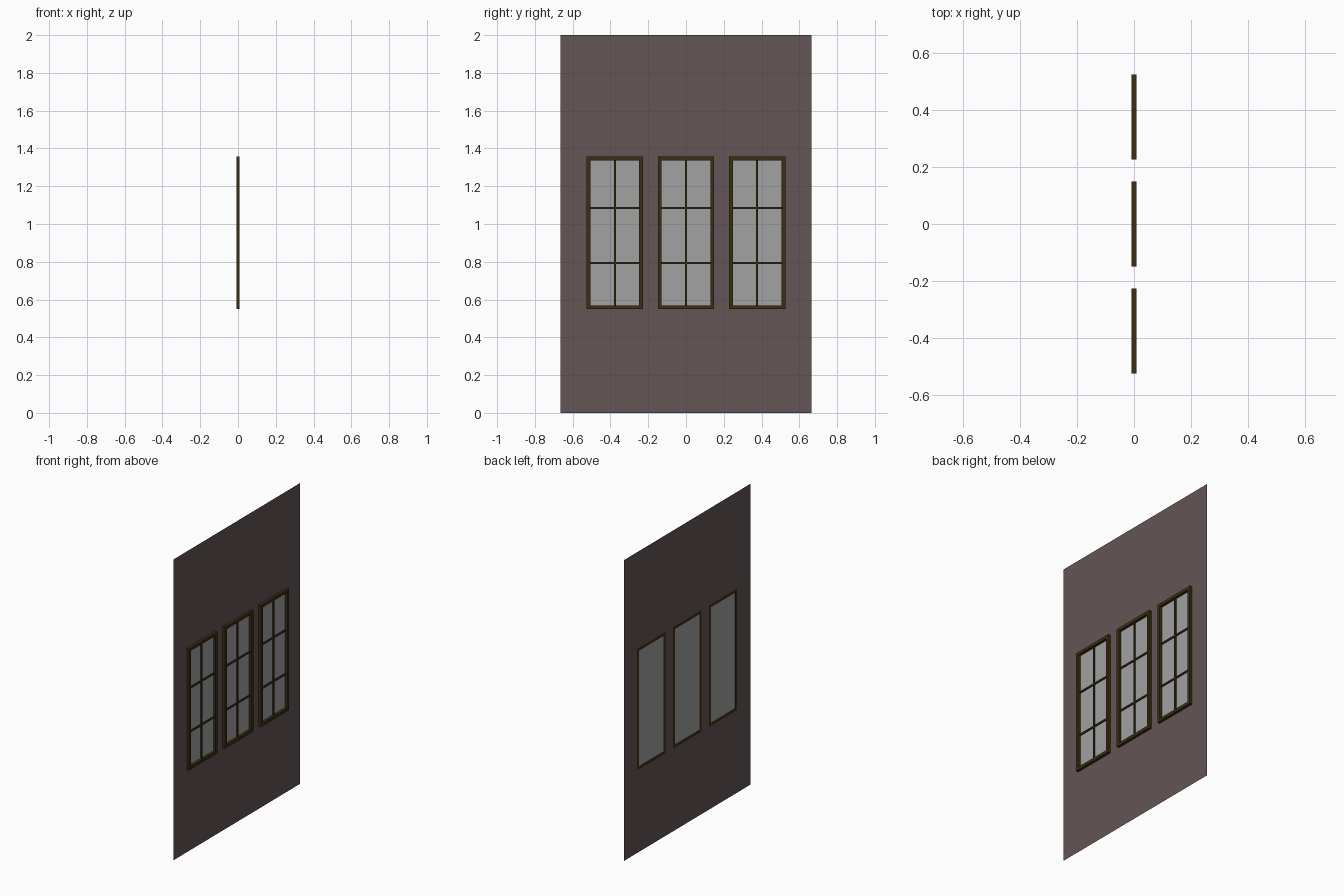
import bpy, bmesh

if "Cube" in bpy.data.objects:
    bpy.data.objects.remove(bpy.data.objects["Cube"])

def material(name, rgb):
    m = bpy.data.materials.new(name)
    m.diffuse_color = (*rgb, 1)
    m.use_nodes = True
    m.node_tree.nodes["Principled BSDF"].inputs["Base Color"].default_value = m.diffuse_color
    return m

WALL = material("wall_plaster", (0.125, 0.09, 0.09))
WOOD = material("dark_wood", (0.045, 0.027, 0.006))
GLASS = material("grey_glass", (0.36, 0.36, 0.36))

BACK, FRONT = -0.009, 0.009           # depth range along x
CENTRES = (-0.3765, 0.0, 0.3765)      # window centres along y
HW, Z0, Z1 = 0.149, 0.549, 1.357      # window half width, bottom, top
T = 0.02                              # frame width

def finish(bm, name, mat):
    me = bpy.data.meshes.new(name)
    bm.to_mesh(me)
    bm.free()
    me.materials.append(mat)
    ob = bpy.data.objects.new(name, me)
    bpy.context.collection.objects.link(ob)
    return ob

def sheet(bm, x, y0, y1, z0, z1):
    return bm.faces.new([bm.verts.new((x, y, z)) for y, z in
                         ((y0, z0), (y1, z0), (y1, z1), (y0, z1))])

def box(bm, x0, x1, y0, y1, z0, z1):
    vs = bmesh.ops.create_cube(bm, size=1)["verts"]
    for v in vs:
        v.co = (x1 if v.co.x > 0 else x0,
                y1 if v.co.y > 0 else y0,
                z1 if v.co.z > 0 else z0)

# Wall: single sheet with three window openings
bm = bmesh.new()
ys = [-0.665] + [c + s * HW for c in CENTRES for s in (-1, 1)] + [0.665]
zs = [0, Z0, Z1, 2]
for i in range(len(ys) - 1):
    for j in range(3):
        if not (j == 1 and i % 2 == 1):
            sheet(bm, BACK, ys[i], ys[i + 1], zs[j], zs[j + 1])
bmesh.ops.remove_doubles(bm, verts=bm.verts, dist=1e-5)
finish(bm, "wall", WALL)

for n, c in enumerate(CENTRES, 1):
    a, b = c - HW, c + HW

    # Frame: rectangular ring extruded through the window depth
    bm = bmesh.new()
    outer = [(a, Z0), (b, Z0), (b, Z1), (a, Z1)]
    inner = [(a + T, Z0 + T), (b - T, Z0 + T), (b - T, Z1 - T), (a + T, Z1 - T)]
    o = [bm.verts.new((BACK, *p)) for p in outer]
    q = [bm.verts.new((BACK, *p)) for p in inner]
    ring = [bm.faces.new((o[k], o[(k + 1) % 4], q[(k + 1) % 4], q[k])) for k in range(4)]
    ext = bmesh.ops.extrude_face_region(bm, geom=ring, use_keep_orig=True)["geom"]
    for v in ext:
        if isinstance(v, bmesh.types.BMVert):
            v.co.x = FRONT
    bmesh.ops.recalc_face_normals(bm, faces=bm.faces)
    finish(bm, f"window_frame_{n}", WOOD)

    # Glazing bars: one upright, two crossbars
    bm = bmesh.new()
    h = 0.005
    box(bm, -0.008, 0.0, c - h, c + h, Z0 + T, Z1 - T)
    for z in (0.793, 1.084):
        box(bm, -0.008, 0.0, a + T, b - T, z - h, z + h)
    finish(bm, f"glazing_bars_{n}", WOOD)

    # Glass pane behind the bars
    bm = bmesh.new()
    sheet(bm, -0.0083, a + T, b - T, Z0 + T, Z1 - T)
    finish(bm, f"glass_{n}", GLASS)
